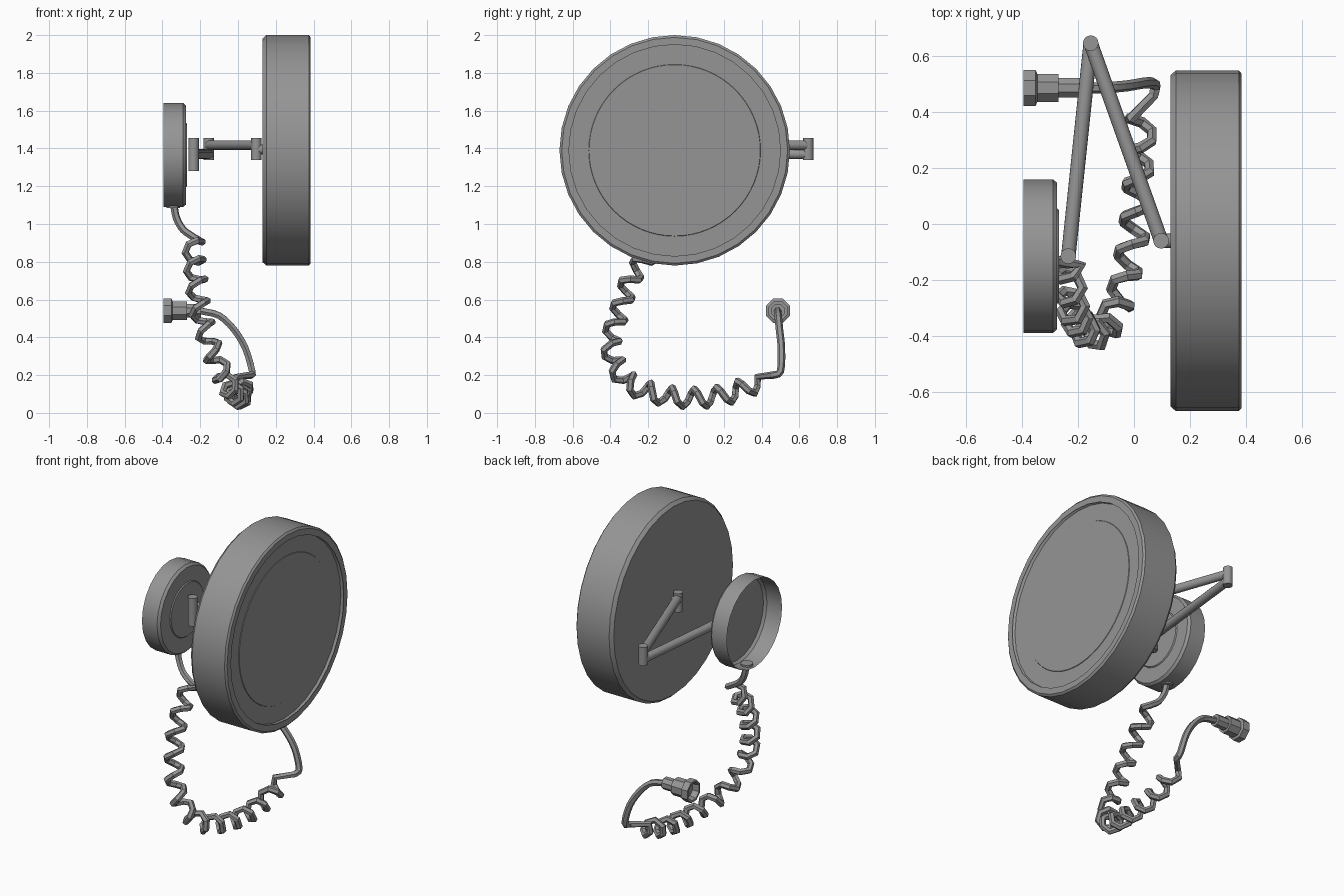
import bpy
import bmesh
import math
from mathutils import Vector, Matrix

cube = bpy.data.objects.get("Cube")
if cube:
    bpy.data.objects.remove(cube, do_unlink=True)

grey = bpy.data.materials.new("plain grey")
grey.use_nodes = True
grey.diffuse_color = (0.3, 0.3, 0.3, 1)
grey.node_tree.nodes["Principled BSDF"].inputs["Base Color"].default_value = (0.3, 0.3, 0.3, 1)


def finish(name, bm, smooth=True):
    mesh = bpy.data.meshes.new(name)
    bm.to_mesh(mesh)
    bm.free()
    mesh.materials.append(grey)
    obj = bpy.data.objects.new(name, mesh)
    bpy.context.collection.objects.link(obj)
    if smooth:
        bpy.ops.object.select_all(action="DESELECT")
        obj.select_set(True)
        bpy.context.view_layer.objects.active = obj
        bpy.ops.object.shade_smooth_by_angle(angle=math.radians(30))
    return obj


def lathe_x(name, profile, cy, cz, sides, spin=0.0, square=False, smooth=True):
    """Loft (x, radius) rings about an x axis; radius 0 closes with a flat cap."""
    bm = bmesh.new()
    rings = []
    for x, r in profile:
        if r == 0:
            bm.faces.new(rings[-1] if len(rings) > 1 else rings[0])
            continue
        ring = []
        for i in range(sides):
            a = math.tau * i / sides + spin
            c, s = math.cos(a), math.sin(a)
            if square:  # square with clipped corners
                k = max(abs(c), abs(s))
                c, s = c / k, s / k
            ring.append(bm.verts.new((x, cy + r * c, cz + r * s)))
        if rings:
            for i in range(sides):
                j = (i + 1) % sides
                bm.faces.new((rings[-1][i], rings[-1][j], ring[j], ring[i]))
        rings.append(ring)
    bmesh.ops.recalc_face_normals(bm, faces=bm.faces)
    return finish(name, bm, smooth)


def rod(name, a, b, radius, sides=16):
    a, b = Vector(a), Vector(b)
    turn = (b - a).to_track_quat("Z", "Y").to_matrix().to_4x4()
    bm = bmesh.new()
    bmesh.ops.create_cone(bm, cap_ends=True, segments=sides, radius1=radius, radius2=radius,
                          depth=(b - a).length, matrix=Matrix.Translation((a + b) / 2) @ turn)
    return finish(name, bm)


# Large round mirror with a rolled rim and a sunken face
MY, MZ = -0.06, 1.39
lathe_x("mirror_housing", [(0.385, 0.56), (0.385, 0.575), (0.385, 0.598), (0.375, 0.61),
                           (0.15, 0.61), (0.13, 0.592), (0.13, 0)], MY, MZ, 32)
lathe_x("mirror_rim_lip", [(0.385, 0.575), (0.365, 0.56), (0.365, 0)], MY, MZ, 32)
lathe_x("mirror_inner_glass", [(0.365, 0.455), (0.368, 0.453), (0.368, 0)], MY, MZ, 64)

# Wall base, hollow at the back
BY, BZ = -0.115, 1.365
lathe_x("wall_base", [(-0.395, 0.275), (-0.29, 0.275), (-0.275, 0.262), (-0.275, 0)], BY, BZ, 24)
lathe_x("base_boss", [(-0.275, 0.17), (-0.269, 0.165), (-0.269, 0)], BY, BZ, 24)

# Folding arm: three upright hinge pins and two rods
pins = {"base_hinge": (-0.235, -0.115, 1.28), "elbow_hinge": (-0.155, 0.647, 1.34),
        "mirror_hinge": (0.097, -0.06, 1.338)}
for name, (x, y, z) in pins.items():
    rod(name, (x, y, z), (x, y, 1.455), 0.028)
rod("lower_arm", (-0.235, -0.115, 1.37), (-0.155, 0.647, 1.37), 0.026)
rod("upper_arm", (-0.155, 0.647, 1.417), (0.097, -0.06, 1.417), 0.026)
rod("mirror_mount", (0.097, -0.06, 1.395), (0.132, -0.06, 1.395), 0.026)


# Cable
def spline(points, steps):
    pts = [Vector(p) for p in points]
    pts = [2 * pts[0] - pts[1]] + pts + [2 * pts[-1] - pts[-2]]
    out = []
    for p0, p1, p2, p3 in zip(pts, pts[1:], pts[2:], pts[3:]):
        for k in range(steps):
            t = k / steps
            out.append(0.5 * (2 * p1 + (p2 - p0) * t + (2 * p0 - 5 * p1 + 4 * p2 - p3) * t * t
                              + (3 * p1 - p0 - 3 * p2 + p3) * t ** 3))
    return out + [pts[-2]]


def coil(points, pitch, radius, per_turn):
    """Wind a helix around a smooth path."""
    path = spline(points, 40)
    normal = Vector((1, 0, 0))
    travelled, wanted, out = 0.0, 0.0, []
    for p, q in zip(path, path[1:]):
        along = (q - p).normalized()
        normal = (normal - along * normal.dot(along)).normalized()
        side = along.cross(normal)
        travelled += (q - p).length
        if travelled >= wanted:
            a = math.tau * travelled / pitch
            out.append(q + radius * (normal * math.cos(a) + side * math.sin(a)))
            wanted += pitch / per_turn
    return out


lead_in = spline([(-0.34, -0.115, 1.1), (-0.325, -0.12, 1.03), (-0.29, -0.13, 0.97),
                  (-0.235, -0.14, 0.93)], 4)
winding = coil([(-0.235, -0.14, 0.9), (-0.23, -0.23, 0.8), (-0.22, -0.3, 0.69),
                (-0.2, -0.35, 0.54), (-0.155, -0.395, 0.38), (-0.1, -0.365, 0.24),
                (-0.05, -0.27, 0.14), (-0.01, -0.1, 0.09), (0.01, 0.06, 0.08),
                (0.015, 0.22, 0.1), (0.03, 0.4, 0.17)], 0.125, 0.047, 6)
lead_out = spline([(0.07, 0.46, 0.2), (0.075, 0.5, 0.22), (0.04, 0.505, 0.34), (-0.02, 0.495, 0.44),
                   (-0.1, 0.488, 0.515), (-0.2, 0.485, 0.54)], 3)

curve = bpy.data.curves.new("coiled_cable", "CURVE")
curve.dimensions = "3D"
curve.bevel_depth = 0.02
curve.bevel_resolution = 1
curve.use_fill_caps = True
track = curve.splines.new("POLY")
cable_points = lead_in + winding + lead_out
track.points.add(len(cable_points) - 1)
for spot, p in zip(track.points, cable_points):
    spot.co = (*p, 1)
    spot.radius = 1.0
curve.materials.append(grey)
cable = bpy.data.objects.new("coiled_cable", curve)
bpy.context.collection.objects.link(cable)
bpy.ops.object.select_all(action="DESELECT")
cable.select_set(True)
bpy.context.view_layer.objects.active = cable
bpy.ops.object.convert(target="MESH")
bpy.ops.object.shade_flat()
rod("cable_grommet", (-0.342, -0.115, 1.085), (-0.342, -0.115, 1.105), 0.036, 12)

# Stepped square plug, open at the outer end
PY, PZ = 0.487, 0.541
lathe_x("plug", [(-0.395, 0.064), (-0.352, 0.064), (-0.346, 0.05), (-0.27, 0.05), (-0.27, 0.035),
                 (-0.195, 0.035), (-0.195, 0)], PY, PZ, 8, math.pi / 8, True, False)
lathe_x("plug_socket_wall", [(-0.395, 0.064), (-0.395, 0.052), (-0.355, 0.045), (-0.355, 0)],
        PY, PZ, 8, math.pi / 8, True, False)
